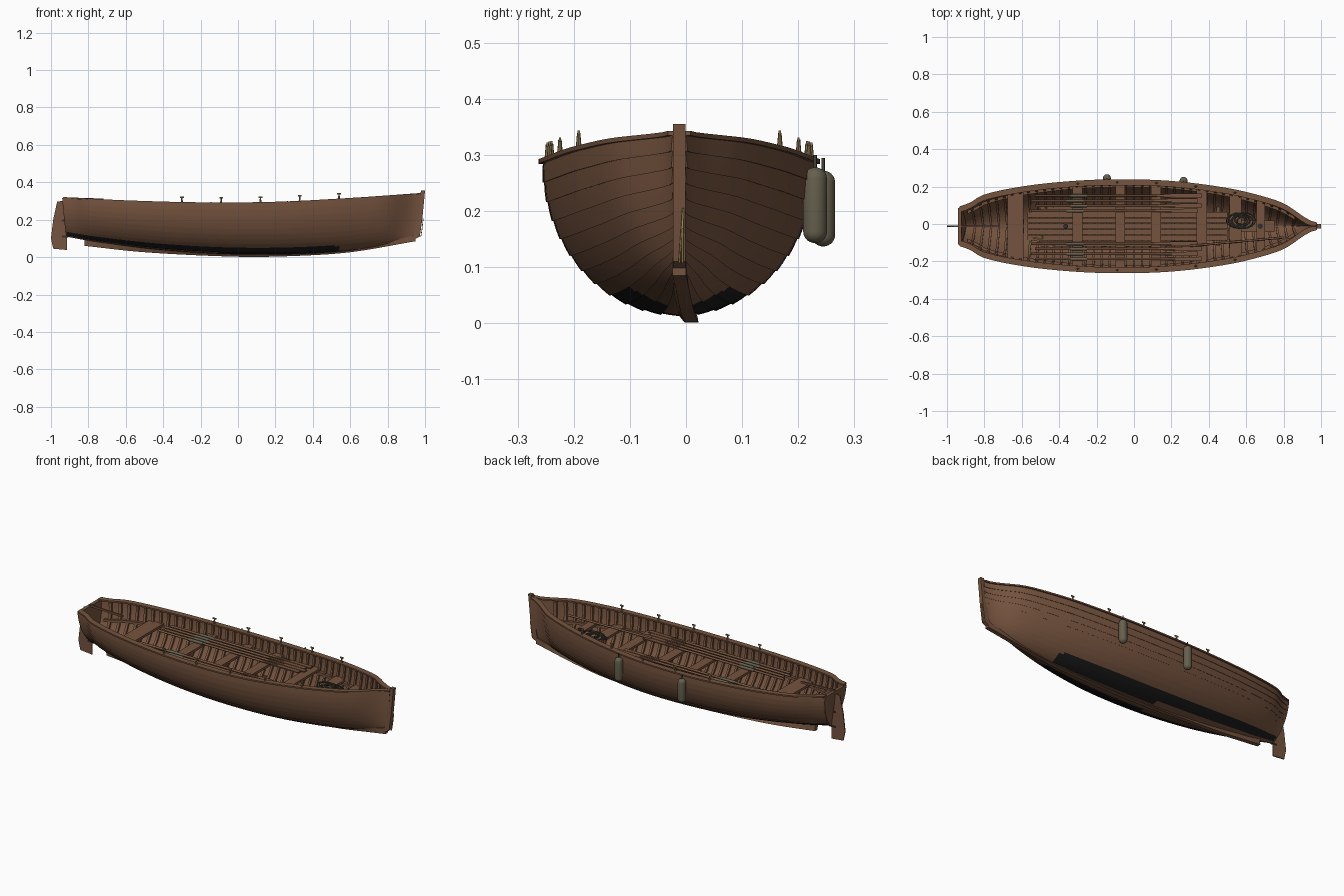
import bpy, bmesh, math
from mathutils import Vector

if "Cube" in bpy.data.objects:
    bpy.data.objects.remove(bpy.data.objects["Cube"], do_unlink=True)

MID_Y = -0.012   # centreline of the hull
STERN, BOW, STRAKES = -0.92, 0.965, 12


def material(name, rgb):
    m = bpy.data.materials.new(name)
    m.use_nodes = True
    m.diffuse_color = (*rgb, 1)
    bsdf = m.node_tree.nodes["Principled BSDF"]
    bsdf.inputs["Base Color"].default_value = (*rgb, 1)
    bsdf.inputs["Roughness"].default_value = 0.8
    return m


WOOD = material("brown wood", (0.18, 0.088, 0.049))
BLACK = material("black bottom paint", (0.012, 0.012, 0.013))
OLIVE = material("olive canvas", (0.13, 0.115, 0.075))
ROPE = material("dark green rope", (0.055, 0.058, 0.042))
BRASS = material("dull brass", (0.24, 0.17, 0.075))
GOLD = material("yellow cord", (0.45, 0.31, 0.1))
IRON = material("dark iron", (0.03, 0.03, 0.03))


def curve_at(table, x):
    """Smooth interpolation through (x, value) pairs."""
    n = len(table)
    i = max(j for j in range(n - 1) if j == 0 or table[j][0] <= x)

    def slope(j):
        a, b = table[max(j - 1, 0)], table[min(j + 1, n - 1)]
        return (b[1] - a[1]) / (b[0] - a[0])
    (x0, v0), (x1, v1) = table[i], table[i + 1]
    h = x1 - x0
    u = min(max((x - x0) / h, 0), 1)
    return (v0 * (1 + 2 * u) * (1 - u) ** 2 + v1 * u * u * (3 - 2 * u)
            + h * slope(i) * u * (1 - u) ** 2 + h * slope(i + 1) * u * u * (u - 1))


# Hull lines: half beam, sheer height, bottom height, section hollowness, keel underside
BEAM = [(-.92, .098), (-.86, .12), (-.8, .158), (-.6, .203), (-.35, .232), (-.1, .243), (.2, .234),
        (.5, .195), (.7, .146), (.8, .108), (.88, .053), (.93, .022), (.965, .012)]
SHEER = [(-.92, .315), (-.6, .298), (-.2, .287), (.2, .29), (.6, .311), (.965, .337)]
BOTTOM = [(-.92, .11), (-.75, .08), (-.4, .039), (0, .017), (.4, .022), (.7, .05), (.965, .11)]
HOLLOW = [(-.92, 1.5), (-.6, 1.1), (0, .97), (.4, 1.03), (.965, 1.4)]
KEEL = [(-.82, .06), (-.5, .026), (0, .002), (.3, .006), (.6, .026), (.95, .085)]


def hull(s, t, off=0.0, side=1):
    """Point on the hull: s along, t from keel (0) to rail (1), off outward."""
    a = t * math.pi / 2
    beam = max(curve_at(BEAM, s) + off, .002)
    low, high = curve_at(BOTTOM, s) - off, curve_at(SHEER, s)
    return Vector((s + .03 * s * (t - .5), side * beam * math.sin(a) ** curve_at(HOLLOW, s),
                   low + (high - low) * (1 - math.cos(a))))


def width_at(s, z):
    """Inside half width of the hull at height z."""
    low, high = curve_at(BOTTOM, s), curve_at(SHEER, s)
    t = math.acos(min(max(1 - (z - low) / (high - low), 0), 1)) * 2 / math.pi
    return hull(s, t, -.012).y


def finish(ob, mats, smooth):
    for m in mats:
        ob.data.materials.append(m)
    ob.location.y = MID_Y
    if smooth:
        bpy.ops.object.select_all(action='DESELECT')
        ob.select_set(True)
        bpy.context.view_layer.objects.active = ob
        bpy.ops.object.shade_smooth_by_angle(angle=math.radians(35))
    return ob


def loft(name, rings, mats=(WOOD,), rule=None, smooth=False):
    """Skin closed rings into a capped solid."""
    bm = bmesh.new()
    rows = [[bm.verts.new(p) for p in r] for r in rings]
    n = len(rows[0])
    for a, b in zip(rows, rows[1:]):
        for j in range(n):
            k = (j + 1) % n
            f = bm.faces.new((a[j], a[k], b[k], b[j]))
            if rule:
                f.material_index = rule(j, f.calc_center_median().x)
    bm.faces.new(rows[0])
    bm.faces.new(rows[-1])
    bmesh.ops.remove_doubles(bm, verts=bm.verts, dist=1e-5)
    bmesh.ops.recalc_face_normals(bm, faces=bm.faces)
    me = bpy.data.meshes.new(name)
    bm.to_mesh(me)
    bm.free()
    ob = bpy.data.objects.new(name, me)
    bpy.context.collection.objects.link(ob)
    return finish(ob, mats, smooth)


def rect(x, y0, y1, z0, z1):
    return [(x, y0, z0), (x, y1, z0), (x, y1, z1), (x, y0, z1)]


def box(name, x0, x1, y0, y1, z0, z1, mat=WOOD):
    return loft(name, [rect(x, y0, y1, z0, z1) for x in (x0, x1)], (mat,))


def plate(name, outline, half, mat=WOOD):
    return loft(name, [[(x, y, z) for x, z in outline] for y in (-half, half)], (mat,))


def lathe(name, x, y, profile, mat, sides=14):
    turn = [2 * math.pi * i / sides for i in range(sides)]
    return loft(name, [[(x + r * math.cos(a), y + r * math.sin(a), z) for a in turn]
                       for r, z in profile], (mat,), smooth=True)


def tube(name, points, radius, mat):
    cu = bpy.data.curves.new(name, 'CURVE')
    cu.dimensions, cu.bevel_depth, cu.bevel_resolution, cu.use_fill_caps = '3D', radius, 2, True
    sp = cu.splines.new('POLY')
    sp.points.add(len(points) - 1)
    for p, c in zip(sp.points, points):
        p.co = (*c, 1)
    ob = bpy.data.objects.new(name, cu)
    bpy.context.collection.objects.link(ob)
    return finish(ob, (mat,), False)


def span(a, b, n):
    return [a + (b - a) * i / n for i in range(n + 1)]


# Overlapping-plank hull shell with painted lower strakes
outer = [((i + f) / STRAKES, .0028 * (1 - f)) for i in range(STRAKES) for f in (0, .5, 1)]
inner = span(0, 1, 16)
LAST = len(outer)


def strake_paint(j, x):
    k = j - LAST if j >= LAST else LAST - 2 - j
    if j >= 2 * LAST - 1 or k < 0:
        return 0
    plank = k // 3
    return int((plank == 1 and -.1 < x < .53) or (plank in (2, 3) and x < .53))


def shell_ring(s):
    return ([hull(s, t, o, -1) for t, o in reversed(outer)] + [hull(s, t, o) for t, o in outer]
            + [hull(s, t, -.009) for t in reversed(inner)] + [hull(s, t, -.009, -1) for t in inner])


loft("planked_hull", [shell_ring(s) for s in span(STERN, BOW, 72)], (WOOD, BLACK), strake_paint, True)

# Transom, stem, keel and rudder
loft("transom", [[hull(s, t, 0, d) for d, ts in ((1, inner), (-1, inner[::-1])) for t in ts]
                 for s in (STERN - .006, STERN + .012)])
plate("stem_post", [(.925, .085), (.972, .11), (.985, .2), (1, .355), (.978, .355), (.962, .25), (.945, .13)], .0115)


def keel_ring(x):
    y = .022 * (1 - (x / .95) ** 2)
    low, top = curve_at(KEEL, x), curve_at(BOTTOM, x) + .012
    return [(x, y - .012, low), (x, y + .012, low), (x, .012, top), (x, -.012, top)]


loft("keel", [keel_ring(x) for x in span(-.82, .95, 30)])
plate("rudder", [(-.937, .3), (-.967, .297), (-.988, .2), (-1, .1), (-.988, .045), (-.915, .038), (-.915, .11)], .003)
for z in (.105, .19):
    box("rudder_hinge", -.94, -.905, -.005, .005, z, z + .01, IRON)
loft("tiller", [rect(x, -.005, .005, z - .006, z + .004) for x, z in ((-.935, .316), (-.72, .309))])

# Rails, stringers, ribs on both sides
for d in (1, -1):
    side = "left" if d > 0 else "right"
    rail, stringer = [], []
    for s in span(STERN, BOW, 60):
        p = hull(s, 1, 0, d)
        rail.append(rect(p.x, max(p.y * d - .024, .001) * d, p.y + .008 * d, p.z - .002, p.z + .006))
    loft(side + "_rail", rail, smooth=True)
    for s in span(-.89, .86, 40):
        w = width_at(s, .215) * d
        stringer.append(rect(s, w - .014 * d, w + .003 * d, .205, .22))
    loft(side + "_stringer", stringer)
    for s in span(-.86, .86, 40):
        loft(side + "_rib", [[hull(s + dx, t, o, d) for dx, o in ((-.006, -.007), (.006, -.007), (.006, -.02), (-.006, -.02))]
                             for t in span(.04, .98, 10)])

# Seats across the boat
SEAT = .232
for x0, x1 in ((-.675, -.59), (-.33, -.275), (-.1, -.048), (.09, .145), (.335, .39), (.51, .575), (.655, .7)):
    ends = [(x, width_at(x, SEAT)) for x in (x0, x1)]
    loft("seat", [rect(x, -w, w, SEAT - .014, SEAT) for x, w in ends])
    box("seat_support", (x0 + x1) / 2 - .008, (x0 + x1) / 2 + .008, -.01, .01, .075, SEAT - .014)

# Floor boards and cross bearers
for i in range(7):
    y = (i - 3) * .031
    box("floor_board", -.57 if abs(i - 3) < 3 else -.5, .5 if abs(i - 3) < 3 else .37, y - .014, y + .014, .085, .094)
for x in span(-.52, .45, 8):
    w = min(.11, width_at(x, .074) - .004)
    box("floor_bearer", x - .01, x + .01, -w, w, .074, .085)
box("bow_floor", .52, .75, -.03, .03, .11, .118)

# Oars stacked on the seats, with canvas sleeves
for d in (1, -1):
    for i in range(4):
        y, z = d * (.082 + i * .027), SEAT + .009
        if d < 0:
            y -= .012
        shift = .02 * (i % 2)
        tube("oar_shaft", [(-.55 + shift, y, z), (.2 + shift, y, z)], .0065, WOOD)
        tube("oar_sleeve", [(-.36 + shift, y, z), (-.27 + shift, y, z)], .0085, OLIVE)
        loft("oar_blade", [rect(x + shift, y - w, y + w, z - .003, z + .003)
                           for x, w in ((.1, .005), (.18, .011), (.34, .012))])
tube("boat_hook", [(.3, -.105, SEAT + .012), (.8, -.06, SEAT + .03)], .006, WOOD)

# Oar holders along both rails
for x in (-.3, -.09, .12, .33, .54):
    for d in (1, -1):
        y, z = (curve_at(BEAM, x) - .008) * d, curve_at(SHEER, x)
        lathe("oar_pin", x, y, ((.006, z), (.0045, z + .014), (.003, z + .032)), BRASS, 8)
        box("oar_pin_head", x - .01, x + .01, y - .002, y + .002, z + .028, z + .036, BRASS)

# Hanging side fenders
for x, z in ((-.145, .137), (.265, .143)):
    y = curve_at(BEAM, x) + .014
    dome = [(.0215 * math.sin(a), .02 * (1 - math.cos(a))) for a in span(.15, math.pi / 2, 5)]
    lathe("fender", x, y, [(r, z + h) for r, h in dome] + [(r, z + .135 - h) for r, h in reversed(dome)], OLIVE, 18)
    tube("fender_rope", [(x, y, z + .13), (x, y, curve_at(SHEER, x) + .008)], .003, ROPE)

# Loosely coiled rope, yellow bow line and small fittings
coil = [(.567 + .02 * math.sin(a * .23) + r * math.cos(a), .03 + .65 * r * math.sin(a), SEAT + .006 + .005 * math.sin(a * .7))
        for a, r in ((i * .3, .066 - .017 * (1 + math.sin(i * .047))) for i in range(130))]
tube("rope_coil", coil, .0032, ROPE)
for dy in (0, .006):
    tube("bow_line", [(.977, dy, .108), (.984, .003 + dy / 2, .15), (.99, .007, .205)], .0018, GOLD)
lathe("mast_collar", .675, 0, ((.014, SEAT), (.014, SEAT + .006)), IRON)
lathe("floor_ring", -.365, 0, ((.013, .094), (.013, .104)), IRON)
tube("bailer_handle", [(-.54, -.065, .1), (-.49, -.065, .1), (-.49, -.05, .1)], .004, GOLD)
